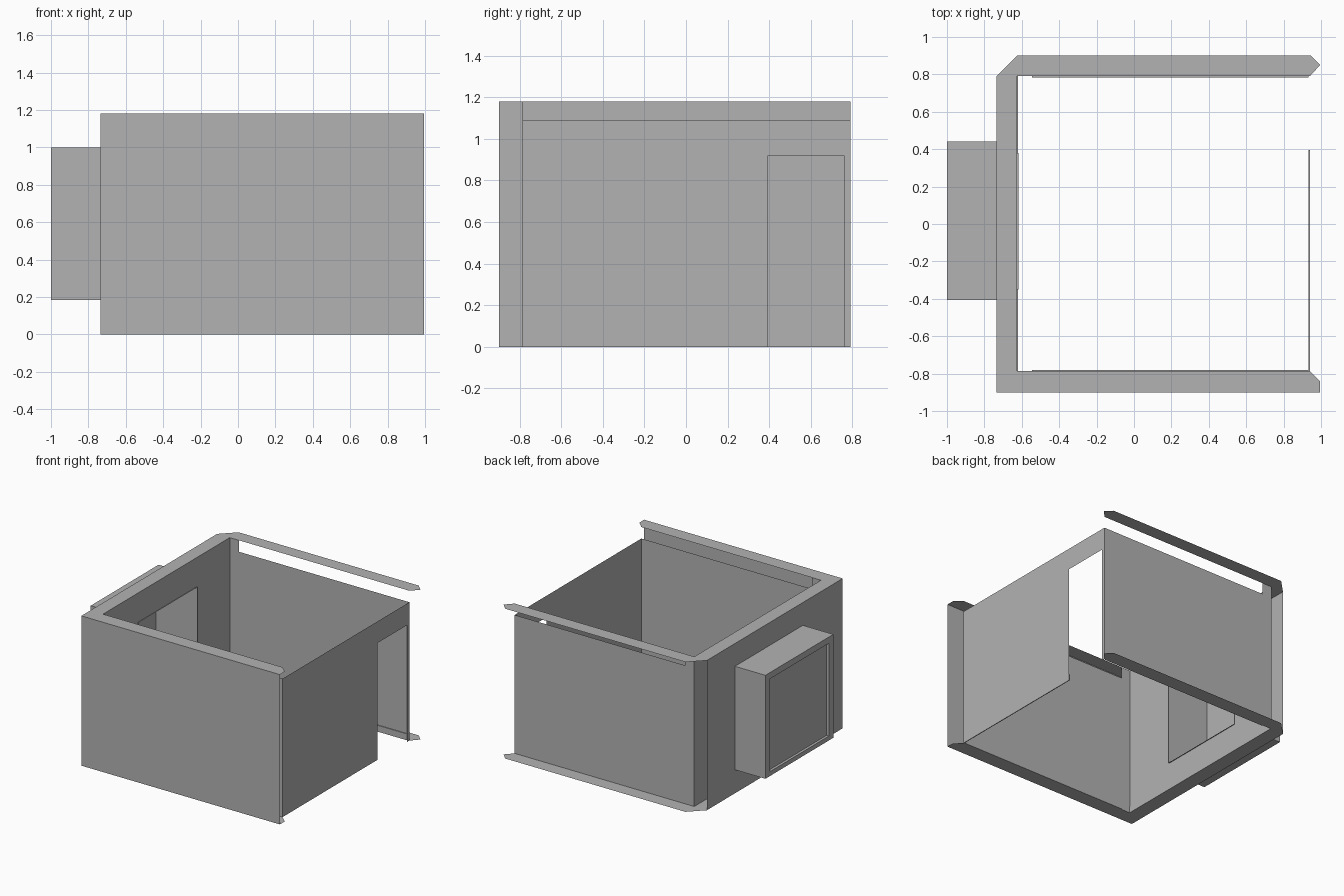
import bpy, bmesh
from mathutils import Vector

cube = bpy.data.objects.get("Cube")
if cube:
    bpy.data.objects.remove(cube, do_unlink=True)

COLOUR = (0.45, 0.45, 0.45, 1)
grey = bpy.data.materials.new("plain grey")
grey.use_nodes = True
grey.diffuse_color = COLOUR
grey.node_tree.nodes["Principled BSDF"].inputs["Base Color"].default_value = COLOUR

# Main levels and wall lines
HIGH, LOW, SKIRT = 1.18, 1.09, 0.05
LEFT_OUT, LEFT_IN, RETURN, RIGHT_IN, RIGHT_OUT = -0.735, -0.625, -0.545, 0.94, 0.995
FRONT_OUT, FRONT_IN, BACK_IN, BACK_OUT = -0.9, -0.787, 0.79, 0.9
WINDOW = (-0.35, 0.38, 0.22, 0.95)
BAY = (-0.405, 0.44, 0.185, 1.0)
DOOR = (0.395, 0.76, 0, 0.92)


def finish(name, bm):
    mesh = bpy.data.meshes.new(name)
    bm.to_mesh(mesh)
    bm.free()
    mesh.materials.append(grey)
    obj = bpy.data.objects.new(name, mesh)
    bpy.context.collection.objects.link(obj)
    return obj


def face(bm, points, facing=None):
    f = bm.faces.new([bm.verts.new(p) for p in points])
    f.normal_update()
    if facing and f.normal.dot(Vector(facing)) < 0:
        f.normal_flip()


def wall(name, axis, at, span, facing, hole=None):
    """Upright sheet at x=at or y=at, with an optional rectangular hole."""
    a0, a1, z0, z1 = span
    hole = hole or (a0, a0, z0, z0)
    sides = sorted({a0, hole[0], hole[1], a1})
    levels = sorted({z0, hole[2], hole[3], z1})

    def place(a, z):
        return (at, a, z) if axis == "x" else (a, at, z)

    normal = (facing, 0, 0) if axis == "x" else (0, facing, 0)
    bm = bmesh.new()
    for s, t in zip(sides, sides[1:]):
        for b, c in zip(levels, levels[1:]):
            inside = hole[0] <= s and t <= hole[1] and hole[2] <= b and c <= hole[3]
            if not inside:
                face(bm, [place(s, b), place(t, b), place(t, c), place(s, c)], normal)
    bmesh.ops.remove_doubles(bm, verts=bm.verts[:], dist=0.0001)
    return finish(name, bm)


def sleeve(name, x0, x1, rect, outward):
    """Four sheets joining a rectangle at x0 to the same one at x1."""
    y0, y1, z0, z1 = rect
    ring = [(y0, z0), (y1, z0), (y1, z1), (y0, z1)]
    middle = Vector((0, (y0 + y1) / 2, (z0 + z1) / 2))
    bm = bmesh.new()
    for p, q in zip(ring, ring[1:] + ring[:1]):
        away = (Vector((0, *p)) + Vector((0, *q))) / 2 - middle
        face(bm, [(x0, *p), (x0, *q), (x1, *q), (x1, *p)], away * outward)
    return finish(name, bm)


def skirting(name, x0, x1, y0, y1):
    bm = bmesh.new()
    bmesh.ops.create_cube(bm, size=1)
    for v in bm.verts:
        v.co = (x0 if v.co.x < 0 else x1, y0 if v.co.y < 0 else y1, 0 if v.co.z < 0 else SKIRT)
    return finish(name, bm)


# Flat wall caps at the top and bottom
outline = [
    (LEFT_OUT, FRONT_OUT), (RIGHT_OUT, FRONT_OUT), (RIGHT_OUT, -0.84), (RIGHT_IN, FRONT_IN),
    (LEFT_IN, FRONT_IN), (LEFT_IN, BACK_IN), (RIGHT_IN, BACK_IN), (RIGHT_OUT, 0.85),
    (0.945, BACK_OUT), (LEFT_IN, BACK_OUT), (LEFT_OUT, BACK_IN),
]
for name, z, up in (("top_cap", HIGH, 1), ("bottom_cap", 0, -1)):
    bm = bmesh.new()
    face(bm, [(x, y, z) for x, y in outline], (0, 0, up))
    finish(name, bm)

# Outer walls
wall("front_outer_wall", "y", FRONT_OUT, (LEFT_OUT, RIGHT_OUT, 0, HIGH), -1)
wall("side_outer_wall", "x", LEFT_OUT, (FRONT_OUT, BACK_IN, 0, HIGH), -1, WINDOW)

# Inner walls
wall("window_wall", "x", LEFT_IN, (FRONT_IN, BACK_IN, 0, HIGH), 1, WINDOW)
wall("door_wall", "x", RIGHT_IN, (FRONT_IN, BACK_IN, 0, LOW), 1, DOOR)
for name, y, inward in (("front", FRONT_IN, 1), ("back", BACK_IN, -1)):
    wall(name + "_inner_wall", "y", y, (RETURN, RIGHT_IN, 0, LOW), inward)
    wall(name + "_corner_return", "y", y, (LEFT_IN, RETURN, 0, HIGH), inward)

# Skirting boards
T = 0.006
skirting("front_skirting", RETURN, RIGHT_IN - T, FRONT_IN, FRONT_IN + T)
skirting("back_skirting", RETURN, RIGHT_IN - T, BACK_IN - T, BACK_IN)
skirting("window_skirting", LEFT_IN, LEFT_IN + T, FRONT_IN, BACK_IN)
skirting("door_skirting", RIGHT_IN - T, RIGHT_IN, FRONT_IN, DOOR[0])

# Window bay with a deep reveal and a recessed pane
sleeve("bay_casing", -1, LEFT_OUT, BAY, 1)
wall("bay_frame", "x", -1, BAY, -1, WINDOW)
sleeve("window_reveal", -1, LEFT_IN + 0.008, WINDOW, -1)
wall("window_pane", "x", -0.98, WINDOW, -1)
